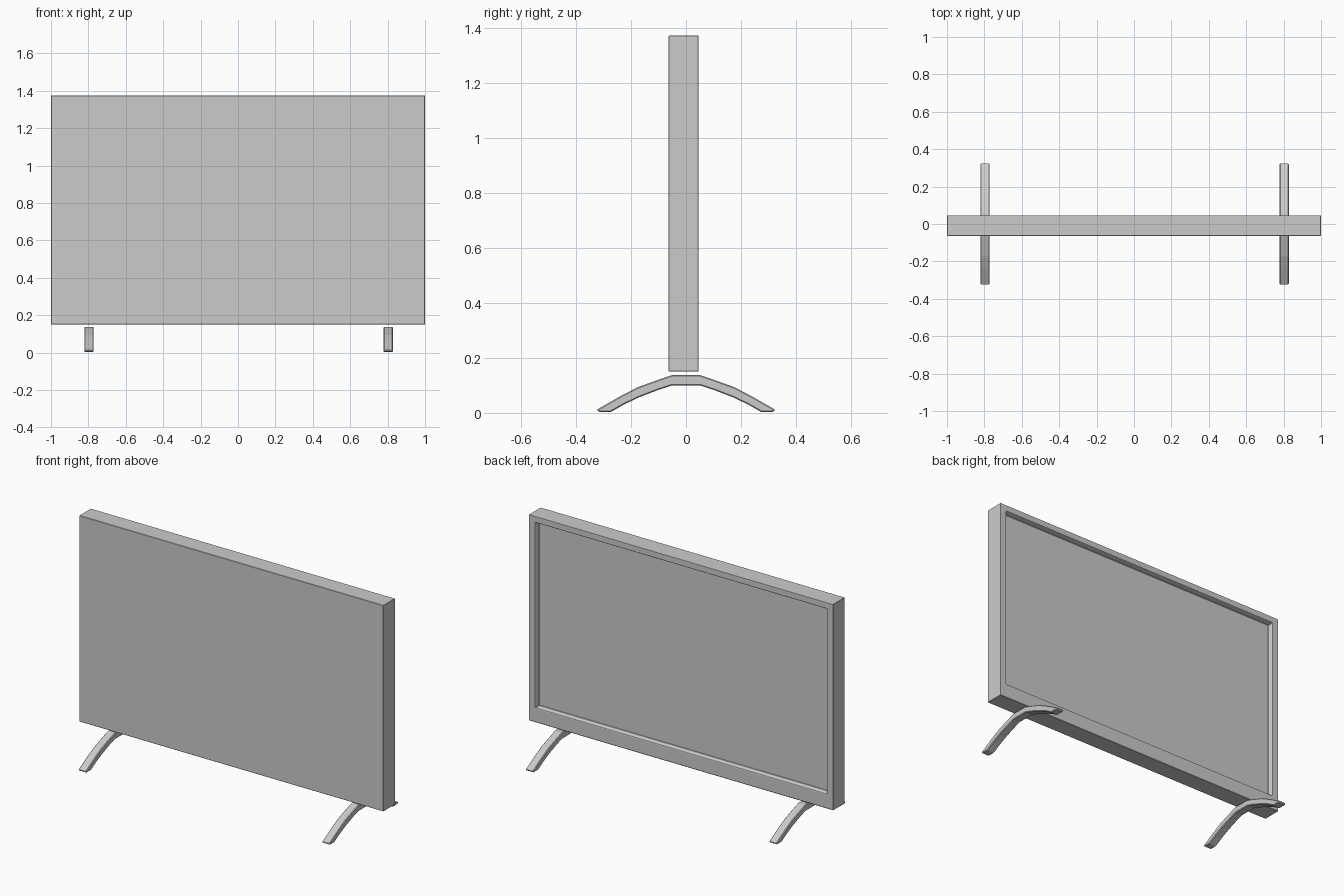
import bpy, bmesh
from mathutils import Vector

if "Cube" in bpy.data.objects:
    bpy.data.objects.remove(bpy.data.objects["Cube"])


def finish(bm, name):
    bmesh.ops.recalc_face_normals(bm, faces=bm.faces)
    me = bpy.data.meshes.new(name)
    bm.to_mesh(me)
    bm.free()
    ob = bpy.data.objects.new(name, me)
    bpy.context.collection.objects.link(ob)
    return ob


def bevel(ob, width):
    m = ob.modifiers.new("edge_bevel", 'BEVEL')
    m.width = width
    m.segments = 1
    m.limit_method = 'ANGLE'
    m.angle_limit = 0.7


def ring(bm, x, z0, z1, y):
    return [bm.verts.new(p) for p in ((-x, y, z0), (x, y, z0), (x, y, z1), (-x, y, z1))]


# Screen housing: flat front, recessed panel in the back
bm = bmesh.new()
rings = [ring(bm, *r) for r in (
    (1.0, 0.15, 1.374, -0.063),    # front face
    (1.0, 0.15, 1.374, 0.046),     # back rim
    (0.958, 0.235, 1.337, 0.046),  # recess lip
    (0.950, 0.243, 1.329, 0.020),  # recess floor
)]
bm.faces.new(rings[0])
for a, b in zip(rings, rings[1:]):
    for i in range(4):
        j = (i + 1) % 4
        bm.faces.new((a[i], a[j], b[j], b[i]))
bm.faces.new(rings[-1])
housing = finish(bm, "screen_housing")
bevel(housing, 0.002)

# Arched feet: half profile (y, z) mirrored, then extruded across x
top = [(0.05, 0.138), (0.10, 0.121), (0.175, 0.094), (0.235, 0.063), (0.326, 0.011)]
under = [(0.315, 0.003), (0.274, 0.003), (0.225, 0.031), (0.17, 0.057), (0.10, 0.084), (0.05, 0.1)]
half = top + under
profile = half + [(-y, z) for y, z in reversed(half)]


def foot(name, x, width=0.05):
    bm = bmesh.new()
    face = bm.faces.new([bm.verts.new((x - width / 2, y, z)) for y, z in profile])
    ext = bmesh.ops.extrude_face_region(bm, geom=[face])
    verts = [v for v in ext["geom"] if isinstance(v, bmesh.types.BMVert)]
    bmesh.ops.translate(bm, verts=verts, vec=Vector((width, 0, 0)))
    bevel(finish(bm, name), 0.004)


foot("left_foot", -0.797)
foot("right_foot", 0.803)
